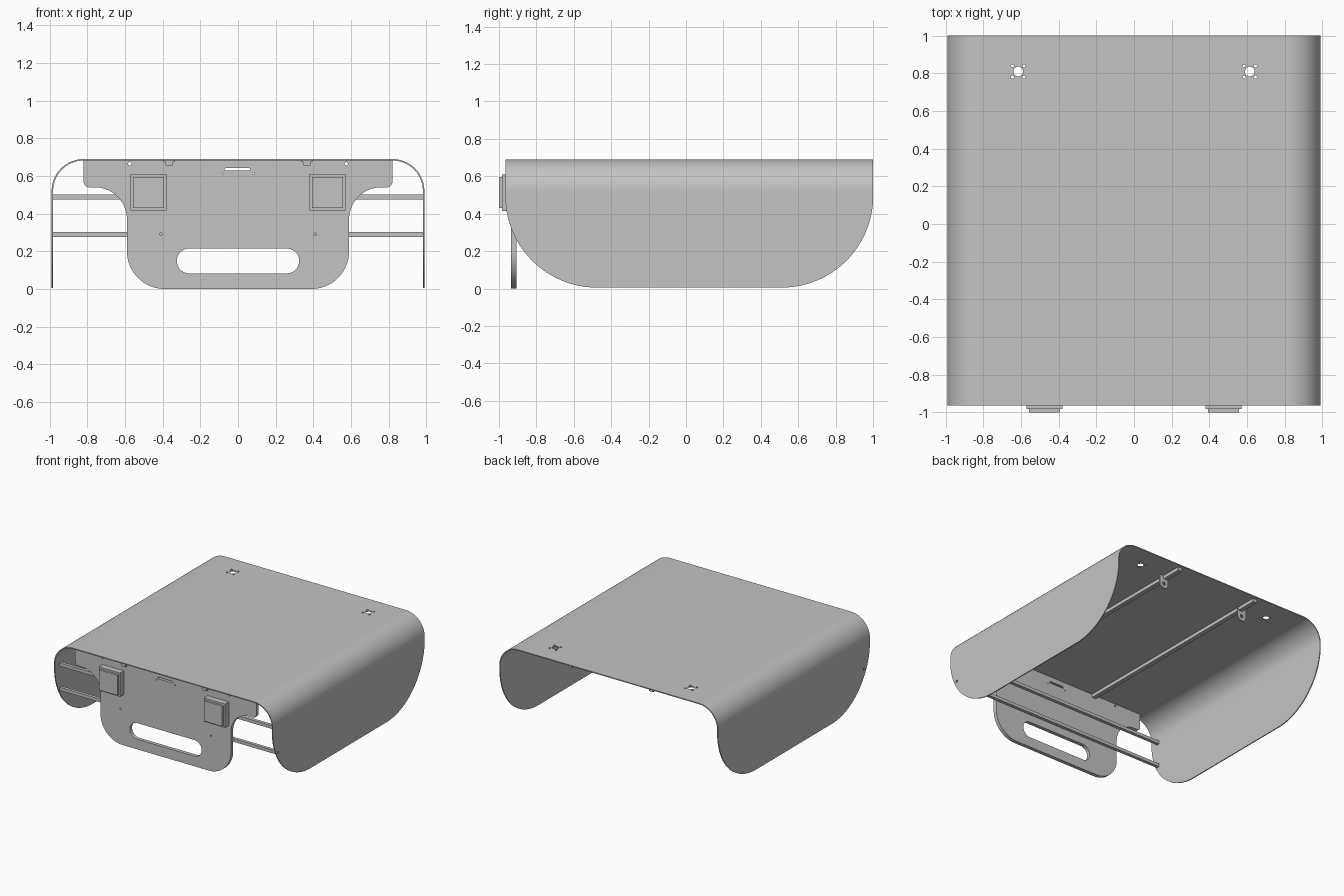
import bpy, bmesh
from math import pi, cos, sin
from mathutils import Vector

if "Cube" in bpy.data.objects:
    bpy.data.objects.remove(bpy.data.objects["Cube"])

grey = bpy.data.materials.new("sheet_grey")
grey.use_nodes = True
colour = (0.55, 0.55, 0.55, 1)
grey.diffuse_color = colour
grey.node_tree.nodes["Principled BSDF"].inputs["Base Color"].default_value = colour


def rounded(corners, seg=20):
    """Outline from (u, v, radius) right-angled corners."""
    out = []
    for i, (u, v, r) in enumerate(corners):
        p = Vector((u, v))
        if r == 0:
            out.append(p)
            continue
        a = (Vector(corners[i - 1][:2]) - p).normalized() * r
        b = (Vector(corners[(i + 1) % len(corners)][:2]) - p).normalized() * r
        for k in range(seg + 1):
            t = k / seg * pi / 2
            out.append(p + a * (1 - sin(t)) + b * (1 - cos(t)))
    return out


def rect(u, v, w, h, r=0):
    w, h = w / 2, h / 2
    return rounded([(u - w, v - h, r), (u + w, v - h, r), (u + w, v + h, r), (u - w, v + h, r)])


def circle(u, v, r, n=24):
    return [(u + r * cos(2 * pi * k / n), v + r * sin(2 * pi * k / n)) for k in range(n)]


def prism(name, outlines, axis, lo, hi):
    """Extrude closed outlines along an axis from lo to hi."""
    place = {"x": lambda u, v, d: (d, u, v),
             "y": lambda u, v, d: (u, d, v),
             "z": lambda u, v, d: (u, v, d)}[axis]
    bm = bmesh.new()
    for outline in outlines:
        face = bm.faces.new([bm.verts.new(place(u, v, lo)) for u, v in outline])
        ext = bmesh.ops.extrude_face_region(bm, geom=[face])
        verts = [g for g in ext["geom"] if isinstance(g, bmesh.types.BMVert)]
        shift = Vector(place(0, 0, hi - lo))
        bmesh.ops.translate(bm, vec=shift, verts=verts)
    bmesh.ops.remove_doubles(bm, verts=bm.verts, dist=1e-5)
    bmesh.ops.recalc_face_normals(bm, faces=bm.faces)
    mesh = bpy.data.meshes.new(name)
    bm.to_mesh(mesh)
    bm.free()
    mesh.materials.append(grey)
    obj = bpy.data.objects.new(name, mesh)
    bpy.context.collection.objects.link(obj)
    return obj


def select(obj):
    bpy.ops.object.select_all(action="DESELECT")
    obj.select_set(True)
    bpy.context.view_layer.objects.active = obj


def cut(obj, cutter, operation="DIFFERENCE"):
    mod = obj.modifiers.new("cut", "BOOLEAN")
    mod.operation, mod.object, mod.solver = operation, cutter, "EXACT"
    select(obj)
    bpy.ops.object.modifier_apply(modifier=mod.name)
    bpy.data.objects.remove(cutter)


def smooth(obj):
    select(obj)
    bpy.ops.object.shade_smooth_by_angle(angle=pi / 6)


# Bent cover: U-shaped sheet trimmed to rounded side walls
T, X, TOP, R = 0.008, 0.99, 0.69, 0.17
u_profile = rounded([(-X, -0.1, 0), (-X, TOP, R), (X, TOP, R), (X, -0.1, 0),
                     (X - T, -0.1, 0), (X - T, TOP - T, R - T),
                     (T - X, TOP - T, R - T), (T - X, -0.1, 0)], 24)
cover = prism("cover_shell", [u_profile], "y", -0.965, 1.0)
side_outline = rounded([(-0.966, 0.8, 0), (-0.966, 0.005, 0.49),
                        (1.001, 0.005, 0.49), (1.001, 0.8, 0)], 32)
cut(cover, prism("side_trim", [side_outline], "x", -1.2, 1.2), "INTERSECT")
holes = []
for s in (-1, 1):
    holes.append(circle(s * 0.615, 0.81, 0.026))
    holes += [circle(s * 0.615 + a * 0.03, 0.81 + b * 0.03, 0.008, 12)
              for a in (-1, 1) for b in (-1, 1)]
cut(cover, prism("mount_holes", holes, "z", 0.6, 0.8))
cut(cover, prism("rod_holes", [circle(-0.89, 0.29, 0.01)], "x", -1.2, 1.2))
smooth(cover)

# Front plate with shoulders, handle slot and small holes
half = [(0.82, 0.681, 0), (0.82, 0.54, 0.03), (0.59, 0.54, 0.17), (0.59, 0.0, 0.2)]
plate_outline = rounded(half + [(-u, v, r) for u, v, r in reversed(half)])
plate = prism("front_plate", [plate_outline], "y", -0.935, -0.905)
openings = [rect(0, 0.149, 0.65, 0.132, 0.066), rect(-0.003, 0.635, 0.135, 0.014, 0.006)]
for s in (-1, 1):
    openings += [circle(s * 0.575, 0.665, 0.009, 12), circle(s * 0.41, 0.29, 0.007, 12),
                 circle(s * 0.082, 0.615, 0.005, 12)]
cut(plate, prism("plate_openings", openings, "y", -1.0, -0.8))
smooth(plate)

for s, side in ((-1, "right"), (1, "left")):
    # Square pads with a raised centre and side screws
    x = s * 0.475
    prism(side + "_pad_base", [rect(x, 0.513, 0.192, 0.195)], "y", -0.983, -0.934)
    prism(side + "_pad_face", [rect(x, 0.513, 0.165, 0.165)], "y", -1.0, -0.982)
    prism(side + "_pad_screws", [circle(x + d, 0.515, 0.006, 10) for d in (-0.102, 0.102)],
          "y", -0.938, -0.934)
    # Rails running under the top
    x = s * 0.367
    prism(side + "_rail", [rect(x, 0.669, 0.036, 0.028)], "y", -0.955, 0.975)
    prism(side + "_rail_front_flange", [rect(x, 0.678, 0.06, 0.009)], "y", -0.955, -0.935)
    # Hanging tabs near the rear
    x = s * 0.38
    tab = prism(side + "_rear_tab",
                [rounded([(x - 0.04, 0.683, 0), (x - 0.04, 0.575, 0.04),
                          (x + 0.04, 0.575, 0.04), (x + 0.04, 0.683, 0)])], "y", 0.795, 0.805)
    cut(tab, prism("tab_hole", [circle(x, 0.615, 0.014)], "y", 0.7, 0.9))
    smooth(tab)

# Cross rods between the side walls
for z, name in ((0.488, "upper_cross_rod"), (0.29, "lower_cross_rod")):
    prism(name, [rect(-0.89, z, 0.026, 0.026)], "x", -0.982, 0.982)
